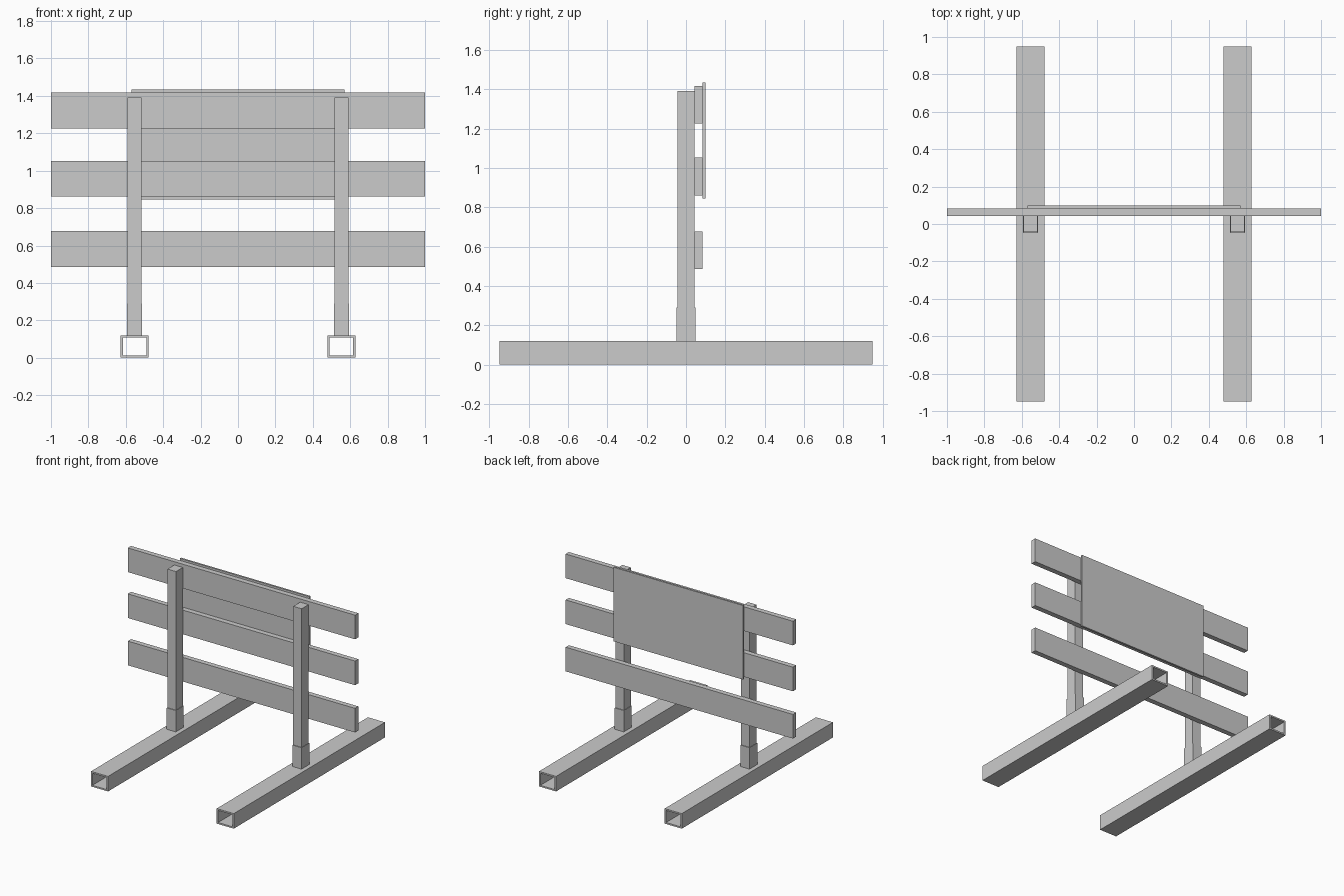
import bpy, bmesh

if "Cube" in bpy.data.objects:
    bpy.data.objects.remove(bpy.data.objects["Cube"])


def make_object(name, bm):
    bmesh.ops.recalc_face_normals(bm, faces=bm.faces)
    mesh = bpy.data.meshes.new(name)
    bm.to_mesh(mesh)
    bm.free()
    obj = bpy.data.objects.new(name, mesh)
    bpy.context.collection.objects.link(obj)
    return obj


def box(name, x, y, z):
    """Solid box from (min, max) ranges."""
    bm = bmesh.new()
    bmesh.ops.create_cube(bm, size=1)
    for v in bm.verts:
        v.co = [r[0] if c < 0 else r[1] for c, r in zip(v.co, (x, y, z))]
    return make_object(name, bm)


def tube(name, x, y, z, wall):
    """Open-ended rectangular tube running along y."""
    bm = bmesh.new()
    rings = []
    for yy in y:
        for t in (0, wall):
            x0, x1, z0, z1 = x[0] + t, x[1] - t, z[0] + t, z[1] - t
            rings.append([bm.verts.new((px, yy, pz)) for px, pz in
                          ((x0, z0), (x1, z0), (x1, z1), (x0, z1))])
    # outer skin, inner skin and the two rims
    for a, b in ((0, 2), (1, 3), (0, 1), (2, 3)):
        for i in range(4):
            j = (i + 1) % 4
            bm.faces.new((rings[a][i], rings[a][j], rings[b][j], rings[b][i]))
    return make_object(name, bm)


# Feet, sockets and posts on both sides
for side, s in (("left", -1), ("right", 1)):
    cx = s * 0.553
    tube(f"{side}_foot", (cx - 0.075, cx + 0.075), (-0.95, 0.95), (0, 0.12), 0.012)
    box(f"{side}_socket", (cx - 0.04, cx + 0.04), (-0.049, 0.049), (0.12, 0.29))
    box(f"{side}_post", (cx - 0.037, cx + 0.037), (-0.043, 0.043), (0.12, 1.392))

# Three horizontal boards
for name, z0 in (("lower", 0.485), ("middle", 0.861), ("upper", 1.226)):
    box(f"{name}_board", (-1, 1), (0.043, 0.084), (z0, z0 + 0.192))

# Sign panel on the back of the boards
box("sign_panel", (-0.57, 0.57), (0.084, 0.099), (0.845, 1.434))
